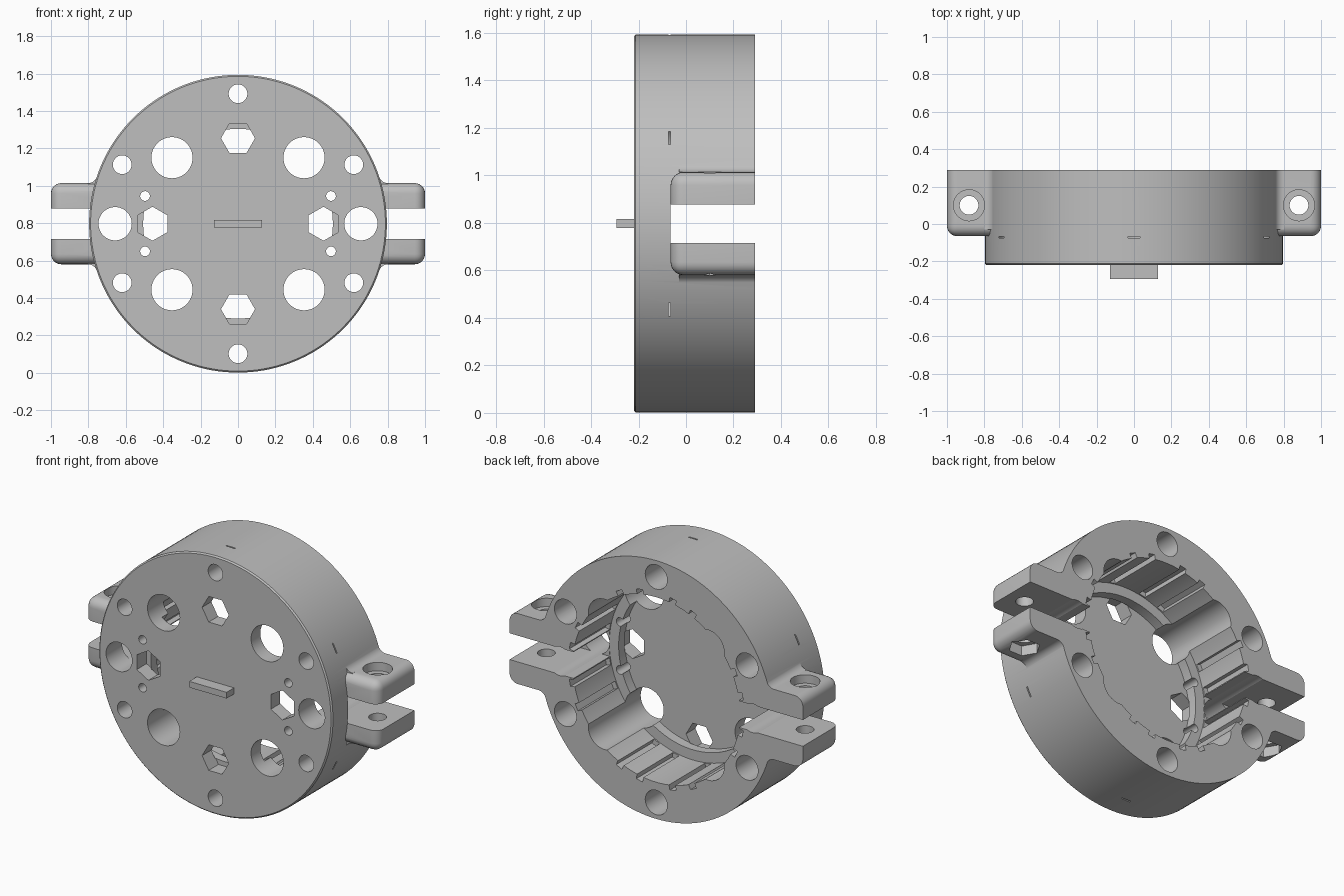
import bpy, bmesh
from math import sin, cos, pi, radians, atan2
from mathutils import Vector

if "Cube" in bpy.data.objects:
    bpy.data.objects.remove(bpy.data.objects["Cube"])

CZ = 0.797          # height of the housing axis
FRONT, BACK, STEP = -0.22, 0.29, -0.065
R = 0.796           # outer radius

grey = bpy.data.materials.new("plain_grey")
grey.use_nodes = True
grey.diffuse_color = (0.52, 0.52, 0.52, 1)
grey.node_tree.nodes["Principled BSDF"].inputs["Base Color"].default_value = (0.52, 0.52, 0.52, 1)


def ring(cx, cy, r, n=48, turn=0.0):
    return [(cx + r * cos(turn + 2 * pi * i / n), cy + r * sin(turn + 2 * pi * i / n)) for i in range(n)]


def rect(x0, x1, y0, y1):
    return [(x0, y0), (x1, y0), (x1, y1), (x0, y1)]


def prism(name, pts, a, b, upright=False):
    """Extrude a profile along y (measured from the axis), or along z if upright."""
    bm = bmesh.new()

    def place(p, t):
        return Vector((p[0], p[1], t)) if upright else Vector((p[0], t, CZ + p[1]))
    lo = [bm.verts.new(place(p, a)) for p in pts]
    hi = [bm.verts.new(place(p, b)) for p in pts]
    bm.faces.new(lo)
    bm.faces.new(hi)
    for i in range(len(pts)):
        j = (i + 1) % len(pts)
        bm.faces.new((lo[i], lo[j], hi[j], hi[i]))
    bmesh.ops.recalc_face_normals(bm, faces=bm.faces)
    me = bpy.data.meshes.new(name)
    bm.to_mesh(me)
    bm.free()
    me.materials.append(grey)
    ob = bpy.data.objects.new(name, me)
    bpy.context.collection.objects.link(ob)
    return ob


def bevel(ob, width, segments, test):
    bm = bmesh.new()
    bm.from_mesh(ob.data)
    edges = [e for e in bm.edges if test(e.verts[0].co, e.verts[1].co)]
    bmesh.ops.bevel(bm, geom=edges, offset=width, segments=segments, profile=0.5, affect='EDGES')
    bm.to_mesh(ob.data)
    bm.free()


def combine(target, tool, operation):
    mod = target.modifiers.new("cut", 'BOOLEAN')
    mod.operation = operation
    mod.solver = 'EXACT'
    mod.object = tool
    bpy.context.view_layer.objects.active = target
    bpy.ops.object.modifier_apply(modifier=mod.name)
    bpy.data.objects.remove(tool)


# Round housing with a fine front chamfer
housing = prism("housing", ring(0, 0, R, 144), FRONT, BACK)
bevel(housing, 0.008, 1, lambda p, q: p.y < FRONT + 0.001 and q.y < FRONT + 0.001)

# Clamp lugs on both sides, rounded outside and blended into the housing
for s in (-1, 1):
    lug = prism("lug", rect(*sorted((s * 0.62, s)), -0.217, 0.217), STEP, BACK)

    def rounded(p, q):
        m = (p + q) / 2
        on = [abs(m.x) > 0.99, m.y < STEP + 0.01, abs(m.z - CZ) > 0.2]
        return sum(on) >= 2 and m.y < BACK - 0.01
    bevel(lug, 0.055, 6, rounded)
    combine(housing, lug, 'UNION')
    for t in (-1, 1):
        a0, a1 = -pi / 2, atan2(-0.267, -0.802)
        arc = [(0.802 + 0.05 * cos(a0 + (a1 - a0) * i / 6), 0.267 + 0.05 * sin(a0 + (a1 - a0) * i / 6))
               for i in range(7)]
        pts = [(0.70, 0.20), (0.802, 0.20)] + arc + [(0.70, 0.25)]
        blend = prism("blend", [(s * x, t * z) for x, z in pts], -0.03, BACK)
        combine(housing, blend, 'UNION')

# Stepped bore and clamp gap
cutters = [
    prism("bore", ring(0, 0, 0.57, 128), -0.068, 0.4),
    prism("ledge_bore", ring(0, 0, 0.507, 128), -0.13, 0.4),
    prism("gap", rect(-1.2, 1.2, -0.081, 0.081), STEP, 0.4),
]

# Lengthwise grooves in the bore
for quarter in range(4):
    for off in (-25, -11, 11, 25):
        a = radians(90 * quarter + off)
        pts = [(x * cos(a) - y * sin(a), x * sin(a) + y * cos(a)) for x, y in rect(0.5, 0.6, -0.022, 0.022)]
        cutters.append(prism("groove", pts, -0.06, 0.4))

# Screw holes with wide rear bores and thin undercuts
for deg in (27, 90, 153, 207, 270, 333):
    x, z = 0.695 * cos(radians(deg)), 0.695 * sin(radians(deg))
    cutters.append(prism("screw_hole", ring(x, z, 0.05), -0.4, 0.4))
    cutters.append(prism("screw_bore", ring(x, z, 0.075), -0.06, 0.4))
    cutters.append(prism("undercut", ring(x, z, 0.105, 64), -0.074, -0.066))

# Large diagonal holes, side holes, small holes and hexagonal openings
for s in (-1, 1):
    for t in (-1, 1):
        cutters.append(prism("large_hole", ring(s * 0.353, t * 0.353, 0.11, 64), -0.4, 0.4))
        cutters.append(prism("small_hole", ring(s * 0.497, t * 0.148, 0.026, 32), -0.4, 0.4))
    cutters.append(prism("side_hole", ring(s * 0.657, 0, 0.089, 64), -0.4, 0.4))
    cutters.append(prism("hex_upright", ring(0, s * 0.457, 0.091, 6), -0.4, -0.125))
    cutters.append(prism("hex_side", ring(s * 0.457, 0, 0.091, 6, pi / 2), -0.4, -0.125))
    # Clamp bolt hole, head recess above and nut recess below
    cutters.append(prism("bolt_hole", ring(s * 0.882, 0.1, 0.05), 0.4, 1.2, True))
    cutters.append(prism("head_recess", ring(s * 0.882, 0.1, 0.083), CZ + 0.165, 1.2, True))
    cutters.append(prism("nut_recess", ring(s * 0.882, 0.1, 0.09, 6), 0.4, CZ - 0.155, True))

for c in cutters:
    combine(housing, c, 'DIFFERENCE')

# Small raised key on the front face
key = prism("front_key", rect(-0.127, 0.127, -0.019, 0.019), -0.293, FRONT + 0.01)

bpy.ops.object.select_all(action='DESELECT')
housing.select_set(True)
bpy.context.view_layer.objects.active = housing
bpy.ops.object.shade_smooth_by_angle(angle=radians(25))
